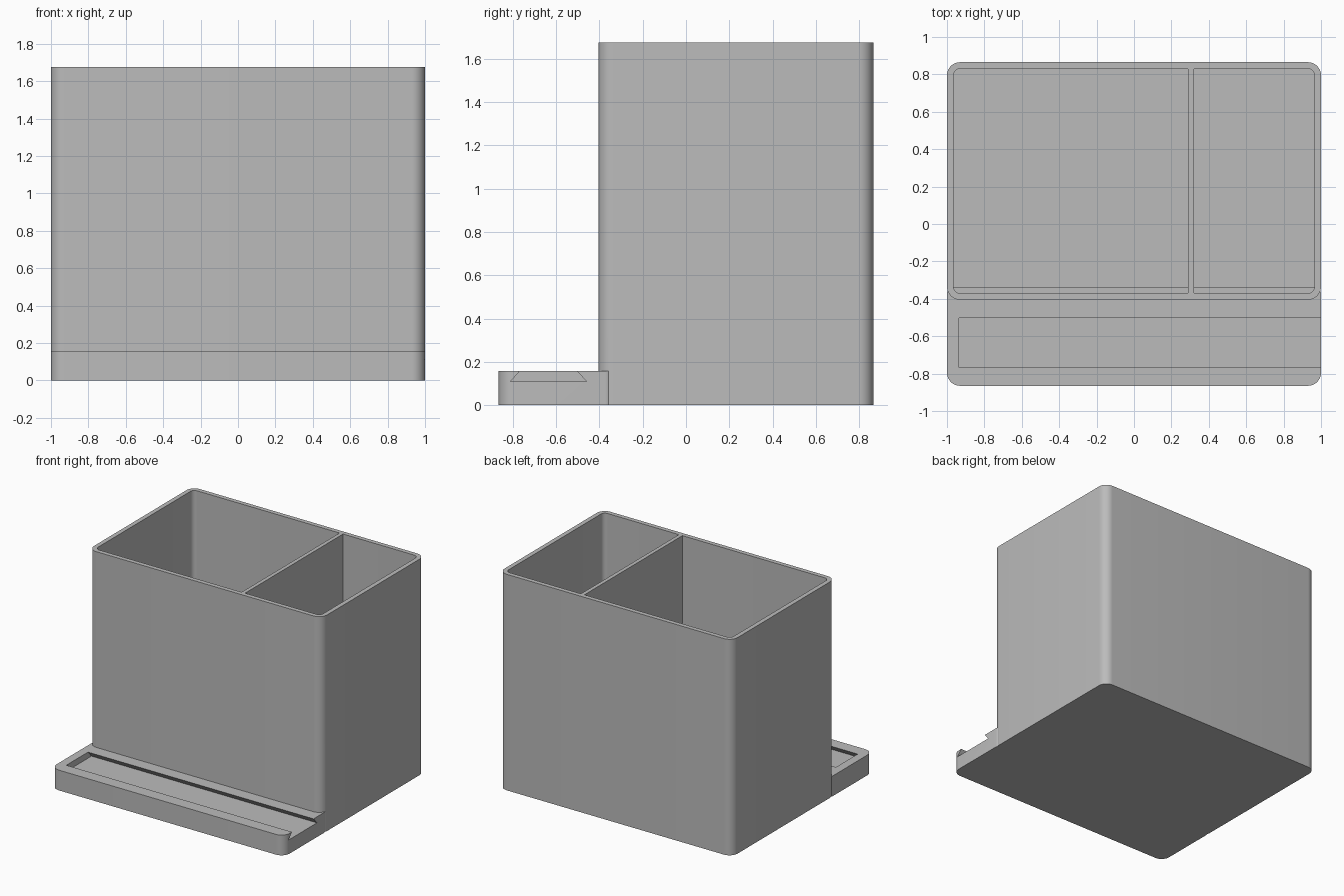
import bpy, bmesh, math

cube = bpy.data.objects.get("Cube")
if cube:
    bpy.data.objects.remove(cube, do_unlink=True)

grey = bpy.data.materials.new("plain grey")
grey.use_nodes = True
colour = (0.5, 0.5, 0.5, 1)
grey.diffuse_color = colour
grey.node_tree.nodes["Principled BSDF"].inputs["Base Color"].default_value = colour


def prism(name, points, direction):
    """Extrude a closed outline along a direction."""
    bm = bmesh.new()
    face = bm.faces.new([bm.verts.new(p) for p in points])
    new = bmesh.ops.extrude_face_region(bm, geom=[face])["geom"]
    bmesh.ops.translate(bm, vec=direction,
                        verts=[v for v in new if isinstance(v, bmesh.types.BMVert)])
    bmesh.ops.recalc_face_normals(bm, faces=bm.faces)
    mesh = bpy.data.meshes.new(name)
    bm.to_mesh(mesh)
    bm.free()
    mesh.materials.append(grey)
    obj = bpy.data.objects.new(name, mesh)
    bpy.context.collection.objects.link(obj)
    return obj


def rounded_block(name, x0, x1, y0, y1, z0, z1, radii, steps=10):
    """Upright block; radii run front right, front left, back left, back right."""
    corners = [(x0, y0, 1, 1), (x1, y0, -1, 1), (x1, y1, -1, -1), (x0, y1, 1, -1)]
    points = []
    for i, ((x, y, sx, sy), r) in enumerate(zip(corners, radii)):
        if r == 0:
            points.append((x, y, z0))
            continue
        for k in range(steps + 1):
            a = math.pi + (i + k / steps) * math.pi / 2
            points.append((x + sx * r + r * math.cos(a), y + sy * r + r * math.sin(a), z0))
    return prism(name, points, (0, 0, z1 - z0))


def combine(target, other, operation):
    mod = target.modifiers.new(operation, "BOOLEAN")
    mod.operation = operation
    mod.solver = "EXACT"
    mod.object = other
    bpy.ops.object.select_all(action="DESELECT")
    bpy.context.view_layer.objects.active = target
    target.select_set(True)
    bpy.ops.object.modifier_apply(modifier=mod.name)
    bpy.data.objects.remove(other, do_unlink=True)


# Box with a large and a small compartment
holder = rounded_block("desk_holder", -1, 1, -0.405, 0.865, 0, 1.675, [0.07] * 4)
r = 0.035
large = rounded_block("large_cutter", -0.965, 0.29, -0.37, 0.83, 0.035, 1.8, (r, 0, 0, r))
small = rounded_block("small_cutter", 0.32, 0.965, -0.37, 0.83, 0.035, 1.8, (0, r, r, 0))
for cutter in (large, small):
    combine(holder, cutter, "DIFFERENCE")

# Front tray with a dovetail slot open on the left side
tray = rounded_block("front_tray", -1, 1, -0.865, -0.338, 0, 0.157, (0.07, 0.07, r, r))
slope = 0.9
profile = [(-0.81, 0.11), (-0.46, 0.11), (-0.46 - 0.1 * slope, 0.21), (-0.81 + 0.1 * slope, 0.21)]
slot = prism("slot_cutter", [(-0.935, y, z) for y, z in profile], (2.1, 0, 0))
combine(tray, slot, "DIFFERENCE")
combine(holder, tray, "UNION")

# Smooth rounded corners, crisp edges elsewhere
bpy.ops.object.select_all(action="DESELECT")
holder.select_set(True)
bpy.context.view_layer.objects.active = holder
bpy.ops.object.shade_smooth_by_angle(angle=math.radians(30))
